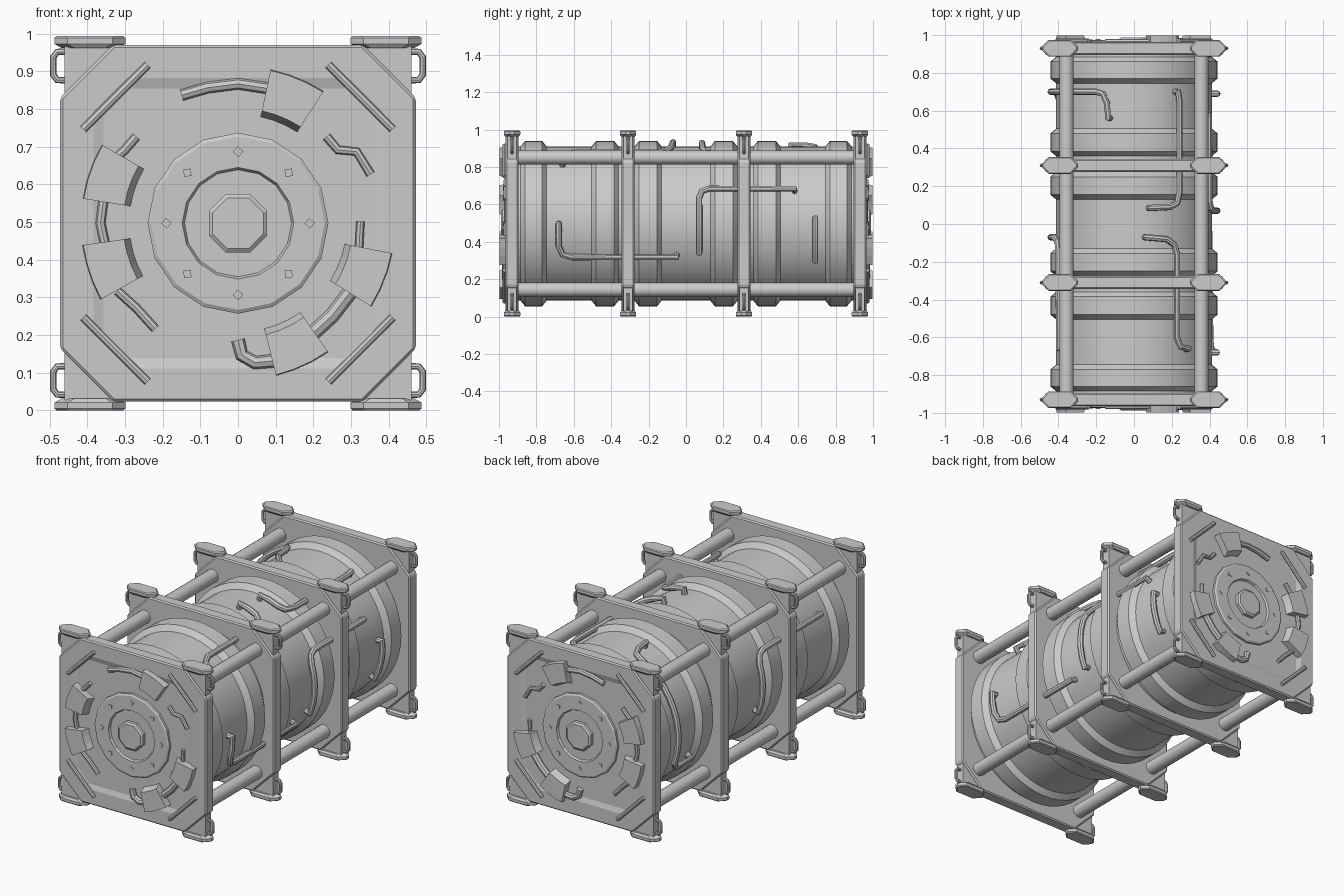
import bpy, bmesh, math
from mathutils import Vector

if "Cube" in bpy.data.objects:
    bpy.data.objects.remove(bpy.data.objects["Cube"])

grey = bpy.data.materials.new("Plain grey")
grey.use_nodes = True
colour = (0.6, 0.6, 0.6, 1)
grey.diffuse_color = colour
grey.node_tree.nodes["Principled BSDF"].inputs["Base Color"].default_value = colour
MID = 0.497
PLATES = (-0.93, -0.31, 0.31, 0.93)


def finish(name, bm, bevel=0, smooth=False):
    bmesh.ops.recalc_face_normals(bm, faces=bm.faces)
    mesh = bpy.data.meshes.new(name)
    bm.to_mesh(mesh)
    bm.free()
    return place(name, mesh, bevel, smooth)


def place(name, mesh, bevel=0, smooth=False):
    obj = bpy.data.objects.new(name, mesh)
    bpy.context.collection.objects.link(obj)
    mesh.materials.clear()
    mesh.materials.append(grey)
    if bevel:
        mod = obj.modifiers.new("Bevel", "BEVEL")
        mod.width, mod.segments = bevel, 1
    if smooth:
        bpy.ops.object.select_all(action="DESELECT")
        obj.select_set(True)
        bpy.context.view_layer.objects.active = obj
        bpy.ops.object.shade_smooth_by_angle(angle=math.radians(35))
    return obj


def loft(name, loops, bevel=0, smooth=False):
    """Skin a row of matching closed loops and cap both ends."""
    bm = bmesh.new()
    rings = [[bm.verts.new(p) for p in loop] for loop in loops]
    n = len(rings[0])
    for a, b in zip(rings, rings[1:]):
        for i in range(n):
            j = (i + 1) % n
            bm.faces.new((a[i], a[j], b[j], b[i]))
    bm.faces.new(rings[0])
    bm.faces.new(rings[-1])
    return finish(name, bm, bevel, smooth)


def lathe(name, profile, sides, x=0, z=MID, turn=0, smooth=False):
    """Revolve (y, radius) pairs around an axis along y."""
    angles = [turn + math.tau * i / sides for i in range(sides)]
    return loft(name, [[(x + r * math.cos(a), y, z + r * math.sin(a)) for a in angles]
                       for y, r in profile], smooth=smooth)


def pipe(name, points, radius):
    curve = bpy.data.curves.new(name, "CURVE")
    curve.dimensions = "3D"
    curve.bevel_depth, curve.bevel_resolution = radius, 2
    curve.use_fill_caps = True
    spline = curve.splines.new("POLY")
    spline.points.add(len(points) - 1)
    for p, co in zip(spline.points, points):
        p.co = (*co, 1)
    temp = bpy.data.objects.new(name, curve)
    bpy.context.collection.objects.link(temp)
    bpy.context.view_layer.update()
    mesh = bpy.data.meshes.new_from_object(
        temp.evaluated_get(bpy.context.evaluated_depsgraph_get()))
    bpy.data.objects.remove(temp)
    return place(name, mesh, smooth=True)


def octagon(hx, hy, cut):
    return [(hx, cut - hy), (hx, hy - cut), (hx - cut, hy), (cut - hx, hy),
            (-hx, hy - cut), (-hx, cut - hy), (cut - hx, -hy), (hx - cut, -hy)]


# Tank with raised hoops
profile = [(-0.93, 0.41)]
for a, b in ((-0.885, -0.745), (-0.505, -0.36), (-0.275, -0.13),
             (0.13, 0.275), (0.36, 0.505), (0.745, 0.885)):
    profile += [(a, 0.412), (a + 0.025, 0.443), (b - 0.025, 0.443), (b, 0.412)]
profile.append((0.93, 0.41))
lathe("tank", profile, 48, smooth=True)

for y in PLATES:
    # Bulkhead plate: octagon over a thinner square, dished on the outer ends
    outline = octagon(0.472, 0.473, 0.14)
    plate = loft("bulkhead", [[(x, y + d, MID + z) for x, z in outline]
                              for d in (-0.034, 0.034)], bevel=0.007)
    if abs(y) > 0.9:
        bm = bmesh.new()
        bm.from_mesh(plate.data)
        bm.faces.ensure_lookup_table()
        face = max(bm.faces, key=lambda f: f.calc_center_median().y * y)
        bmesh.ops.inset_region(bm, faces=[face], thickness=0.095)
        bmesh.ops.inset_region(bm, faces=[face], thickness=0.04, depth=-0.012)
        bm.to_mesh(plate.data)
        bm.free()
    square = octagon(0.46, 0.472, 0.004)
    loft("corner_plate", [[(x, y + d, MID + z) for x, z in square] for d in (-0.025, 0.025)])

    for sx in (-1, 1):
        for sz in (-1, 1):
            # Flared foot pads, top and bottom
            def pad(h, hx, hy):
                return [(sx * 0.393 + px, y + py, MID + sz * h)
                        for px, py in octagon(hx, hy, 0.034)]
            loft("foot_pad", [pad(0.465, 0.075, 0.036), pad(0.476, 0.094, 0.044),
                              pad(0.492, 0.094, 0.044), pad(0.497, 0.088, 0.04)])
            # Lashing rings
            ring = [(0.45, 0.455), (0.48, 0.455), (0.491, 0.44), (0.491, 0.395),
                    (0.48, 0.38), (0.45, 0.38)]
            pipe("lashing_ring", [(sx * rx, y, MID + sz * rz) for rx, rz in ring], 0.009)

# Long tie rods
for sx in (-1, 1):
    for sz in (-1, 1):
        lathe("tie_rod", [(-0.93, 0.038), (0.93, 0.038)], 16,
              sx * 0.357, MID + sz * 0.354, smooth=True)

# End fittings, the same on both ends
end_pipes = [
    (0.015, [(-0.15, 0.34), (-0.08, 0.36), (0, 0.37), (0.1, 0.355)]),
    (0.012, [(-0.27, 0.23), (-0.3, 0.195), (-0.35, 0.15)]),
    (0.013, [(-0.355, 0.08), (-0.365, 0), (-0.35, -0.07)]),
    (0.012, [(-0.32, -0.18), (-0.27, -0.225), (-0.22, -0.28)]),
    (0.012, [(0.235, 0.23), (0.265, 0.195), (0.315, 0.19), (0.352, 0.13)]),
    (0.011, [(0.325, 0.005), (0.32, -0.09)]),
    (0.018, [(0, -0.31), (0.01, -0.35), (0.045, -0.37), (0.1, -0.365)]),
    (0.02, [(0.19, -0.3), (0.25, -0.245), (0.3, -0.18)]),
]
for s in (-1, 1):
    # Round hatch with sunken centre, and bolt
    lathe("hatch", [(s * 0.94, 0.24), (s * 0.968, 0.24), (s * 0.974, 0.23),
                    (s * 0.974, 0.148), (s * 0.962, 0.142)], 16, smooth=False)
    lathe("hatch_bolt", [(s * 0.95, 0.084), (s * 0.98, 0.084), (s * 0.988, 0.073)],
          8, turn=math.pi / 8)
    for i in range(8):
        a = i * math.pi / 4
        lathe("hatch_stud", [(s * 0.97, 0.014), (s * 0.979, 0.014)], 4,
              0.19 * math.cos(a), MID + 0.19 * math.sin(a), a + 0.1)
    # Clamp blocks, wedge-shaped along the inner edge
    for start in (57, 150, 188, 284, 328):
        arc = [math.radians(start + d) for d in (0, 7, 14, 21)]

        def block(depth, inner, outer):
            edge = [(outer, a) for a in arc] + [(inner, a) for a in reversed(arc)]
            return [(r * math.cos(a), s * depth, MID + r * math.sin(a)) for r, a in edge]
        loft("clamp_block", [block(0.945, 0.285, 0.418), block(0.997, 0.305, 0.415)])
    for radius, path in end_pipes:
        pipe("end_pipe", [(x, s * 0.965, MID + z) for x, z in path], radius)
    for sx in (-1, 1):
        for sz in (-1, 1):
            pipe("corner_rail", [(sx * x, s * 0.97, MID + sz * z)
                                 for x, z in ((0.41, 0.25), (0.24, 0.42))], 0.011)

# Pipes hugging the tank, given as (angle in degrees, y)
tank_pipes = [
    [(0, -0.68), (-16, -0.68), (-22, -0.66), (-24, -0.61), (-24, -0.05)],
    [(-21, 0.07), (18, 0.07), (23, 0.085), (25, 0.12), (25, 0.58)],
    [(4, 0.69), (-27, 0.69)],
    [(58, 0.7), (57, 0.65), (57, 0.17), (59, 0.11), (64, 0.09), (79, 0.085)],
    [(82, -0.07), (67, -0.08), (61, -0.11), (59, -0.16), (59, -0.6), (56, -0.65), (49, -0.66)],
    [(108, 0.56), (109, 0.64), (112, 0.69), (117, 0.7), (200, 0.7), (206, 0.66), (206, 0.52)],
    [(200, -0.07), (163, -0.07), (157, -0.09), (155, -0.13), (155, -0.66)],
]
for path in tank_pipes:
    points = []
    track = [(*path[0], 0.4)] + [(*p, 0.442) for p in path] + [(*path[-1], 0.4)]
    for a, b in zip(track, track[1:]):
        steps = max(1, round(abs(b[0] - a[0]) / 8))
        points += [Vector(a).lerp(Vector(b), i / steps) for i in range(steps)]
    points.append(Vector(track[-1]))
    pipe("tank_pipe", [(p.z * math.cos(math.radians(p.x)), p.y,
                        MID + p.z * math.sin(math.radians(p.x))) for p in points], 0.017)
